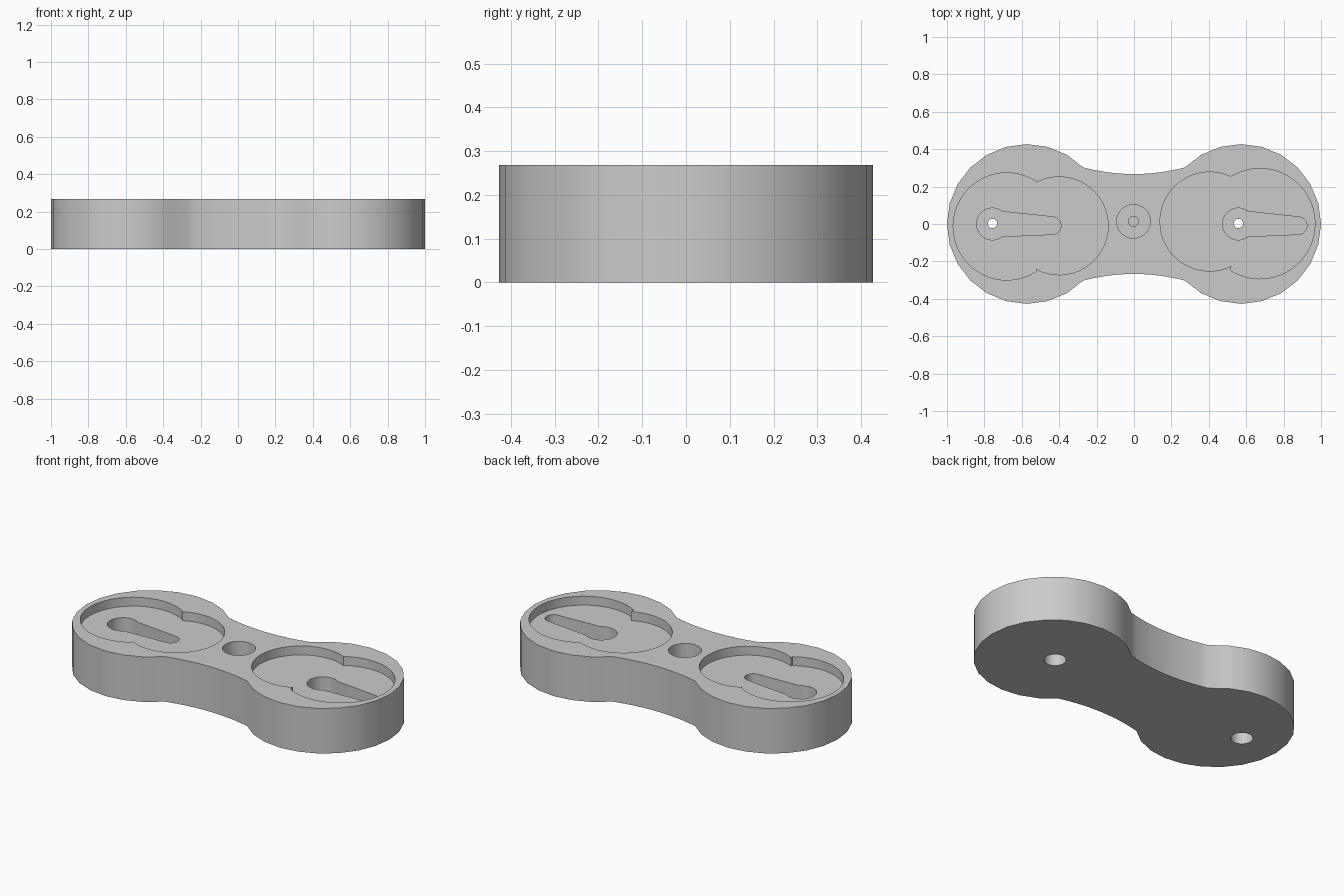
import bpy, bmesh
from math import cos, sin, radians

if "Cube" in bpy.data.objects:
    bpy.data.objects.remove(bpy.data.objects["Cube"], do_unlink=True)

HEIGHT = 0.268
POCKET_FLOOR = 0.215
SLOT_FLOOR = 0.125

grey = bpy.data.materials.new("plain grey")
grey.use_nodes = True
grey.diffuse_color = (0.6, 0.6, 0.6, 1)
grey.node_tree.nodes["Principled BSDF"].inputs["Base Color"].default_value = (0.6, 0.6, 0.6, 1)


def arc(cx, cy, r, start, end, steps):
    angles = [radians(start + (end - start) * i / steps) for i in range(steps + 1)]
    return [(cx + r * cos(a), cy + r * sin(a)) for a in angles]


def prism(name, outline, low, high):
    bm = bmesh.new()
    base = bm.faces.new([bm.verts.new((x, y, low)) for x, y in outline])
    top = bmesh.ops.extrude_face_region(bm, geom=[base])["geom"]
    bmesh.ops.translate(bm, vec=(0, 0, high - low),
                        verts=[g for g in top if isinstance(g, bmesh.types.BMVert)])
    bmesh.ops.recalc_face_normals(bm, faces=bm.faces)
    mesh = bpy.data.meshes.new(name)
    bm.to_mesh(mesh)
    bm.free()
    mesh.materials.append(grey)
    obj = bpy.data.objects.new(name, mesh)
    bpy.context.collection.objects.link(obj)
    return obj


def circle(x, y, r, steps=32):
    return arc(x, y, r, 0, 360, steps)[:-1]


# Body: two round ends joined by a gently curved waist
waist = [(0.27 * i / 6, 0.267 + 0.035 * (i / 6) ** 2) for i in range(-5, 6)]
outline = arc(0.573, 0, 0.427, -135, 135, 18)
outline += [(-x, y) for x, y in waist]
outline += arc(-0.573, 0, 0.427, 45, 315, 18)
outline += [(x, -y) for x, y in waist]
body = prism("body", outline, 0, HEIGHT)
bpy.context.view_layer.objects.active = body
body.select_set(True)


def cut(outline, low, high):
    cutter = prism("cutter", outline, low, high)
    cutter.hide_render = True
    mod = body.modifiers.new("cut", "BOOLEAN")
    mod.operation = "DIFFERENCE"
    mod.solver = "EXACT"
    mod.object = cutter
    bpy.ops.object.modifier_apply(modifier=mod.name)
    bpy.data.objects.remove(cutter, do_unlink=True)


# Shallow pockets made of two overlapping circles
cut(arc(-0.68, -0.013, 0.287, 57, 303, 32) + arc(-0.4, -0.01, 0.262, -118, 118, 32),
    POCKET_FLOOR, 0.4)
cut(arc(0.404, 0.013, 0.265, 64, 296, 32) + arc(0.673, 0.002, 0.295, -121.5, 121.5, 32),
    POCKET_FLOOR, 0.4)

# Keyhole slots, with a stepped screw hole running out through the base
for x in (-0.757, 0.558):
    slot = arc(x, 0, 0.085, 52, 308, 24) + arc(x + 0.32, -0.009, 0.047, -80, 80, 10)
    cut(slot, SLOT_FLOOR, 0.4)
    cut(circle(x, 0.003, 0.06), -0.1, 0.085)
    cut(circle(x, 0.003, 0.025), 0.05, 0.2)

# Blind stepped hole in the waist
cut(circle(-0.003, 0.014, 0.09), 0.14, 0.4)
cut(circle(-0.003, 0.014, 0.027), 0.07, 0.3)

bpy.ops.object.shade_smooth_by_angle(angle=radians(30))
